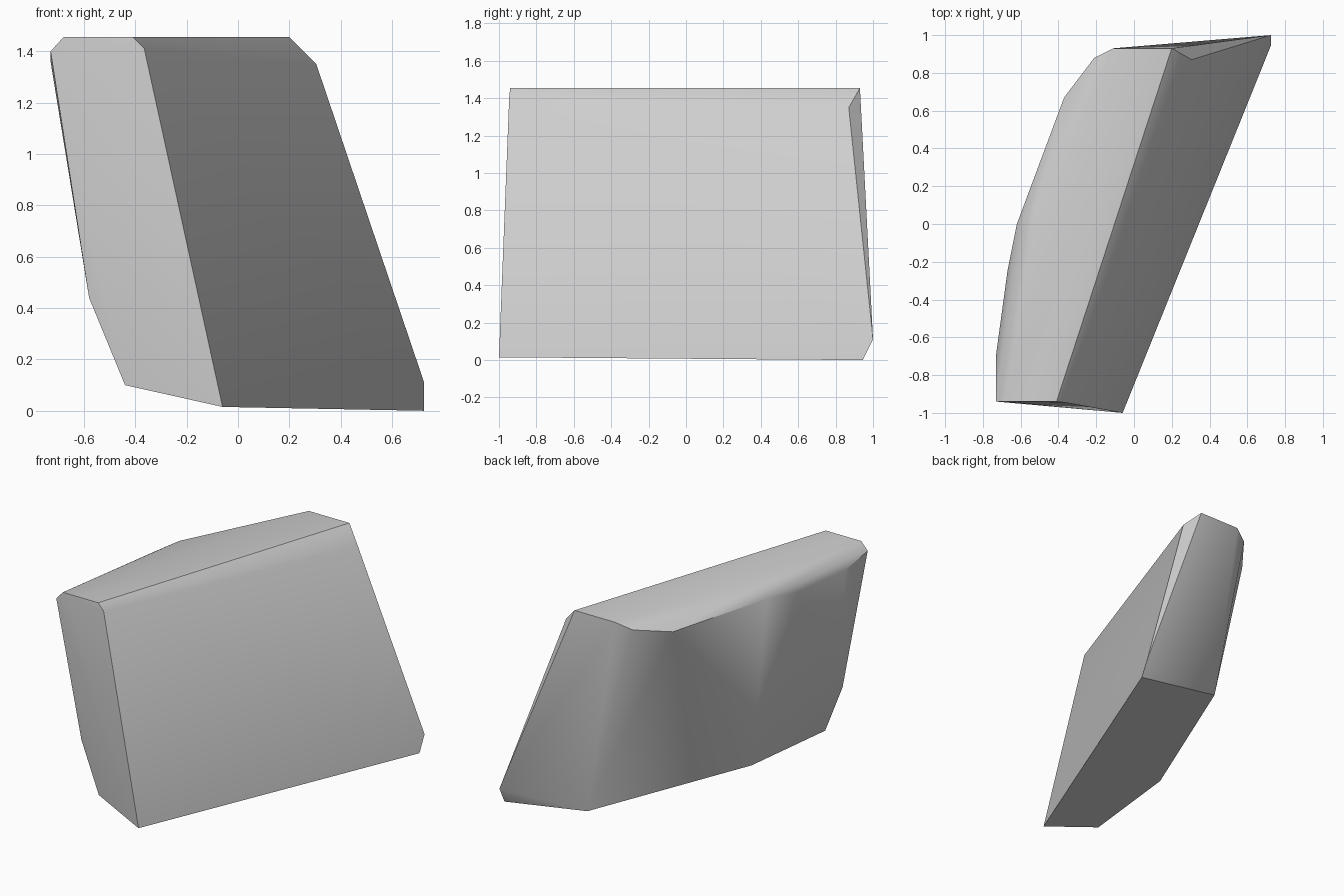
import bpy
import bmesh
import math

# Remove the default cube only
cube = bpy.data.objects.get("Cube")
if cube:
    bpy.data.objects.remove(cube, do_unlink=True)


def make_material(name, grey):
    """Plain grey stone colour for viewport and render."""
    material = bpy.data.materials.new(name)
    material.use_nodes = True
    colour = (grey, grey, grey, 1.0)
    material.diffuse_color = colour
    material.node_tree.nodes["Principled BSDF"].inputs["Base Color"].default_value = colour
    return material


def make_boulder(name, corner_groups, material):
    """Wrap a chipped convex block around groups of corners."""
    bm = bmesh.new()
    for group in corner_groups:
        for corner in group:
            bm.verts.new(corner)
    hull = bmesh.ops.convex_hull(bm, input=bm.verts[:])
    leftover = {v for v in bm.verts if not v.link_faces}
    bmesh.ops.delete(bm, geom=list(leftover), context="VERTS")
    # Merge triangles that lie on one flat chip
    bmesh.ops.dissolve_limit(bm, angle_limit=math.radians(1), verts=bm.verts[:], edges=bm.edges[:])
    bmesh.ops.recalc_face_normals(bm, faces=bm.faces[:])
    mesh = bpy.data.meshes.new(name)
    bm.to_mesh(mesh)
    bm.free()
    mesh.materials.append(material)
    boulder = bpy.data.objects.new(name, mesh)
    bpy.context.collection.objects.link(boulder)
    return boulder


# Flat top of the slab
top_height = 1.455
top_outline = [(-0.68, -0.94), (-0.41, -0.94), (0.2, 0.93), (-0.11, 0.93), (-0.52, 0.1)]
top_corners = [(x, y, top_height) for x, y in top_outline]

# Chipped rim just below the top, running round the sloping back side
rim_corners = [
    (-0.73, -0.94, 1.4), (-0.73, -0.69, 1.36), (-0.67, -0.25, 1.36), (-0.62, 0, 1.4),
    (-0.37, 0.67, 1.36), (-0.21, 0.88, 1.41), (0.305, 0.87, 1.35), (-0.365, -0.945, 1.41),
]

# Tilted base with a low chip at each end
base_corners = [
    (-0.06, -1, 0.015), (0.725, 0.945, 0), (0.725, 1, 0.11), (0.095, 0.94, 0.1),
    (-0.376, -0.18, 0.115), (-0.44, -0.89, 0.1), (-0.58, -0.88, 0.44),
]

stone = make_material("stone_grey", 0.62)
rock = make_boulder("rock_slab", [top_corners, rim_corners, base_corners], stone)

# Soft chips with crisp main edges
bpy.ops.object.select_all(action="DESELECT")
rock.select_set(True)
bpy.context.view_layer.objects.active = rock
bpy.ops.object.shade_smooth_by_angle(angle=math.radians(40))
